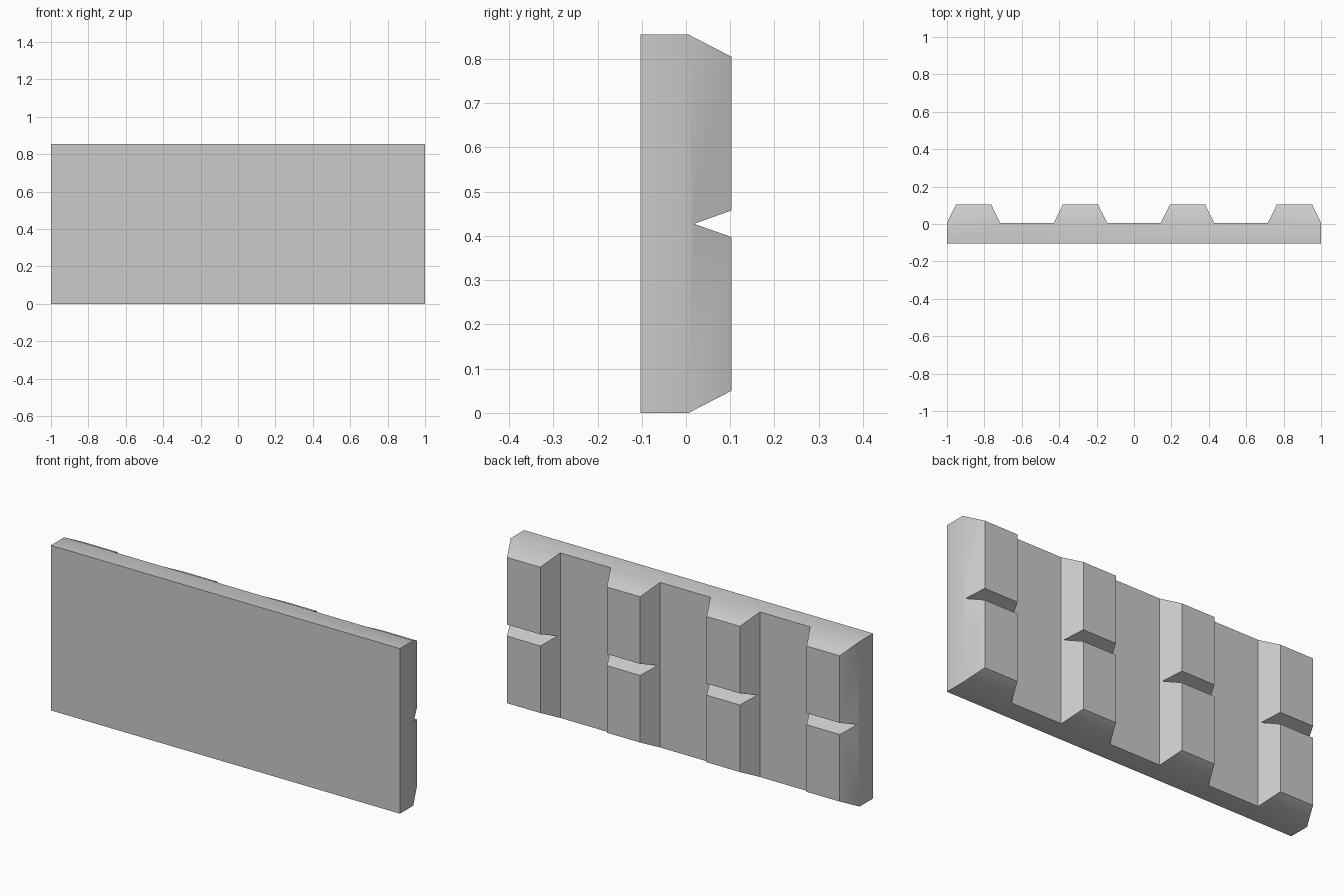
import bpy, bmesh, math
from mathutils import Vector

if "Cube" in bpy.data.objects:
    bpy.data.objects.remove(bpy.data.objects["Cube"])

D = 0.103      # half depth
V = 0.006      # valley depth, also start of end chamfers
H = 0.855      # height


def prism(name, points, direction):
    """Extrude a closed profile along a direction."""
    bm = bmesh.new()
    face = bm.faces.new([bm.verts.new(p) for p in points])
    ext = bmesh.ops.extrude_face_region(bm, geom=[face])
    verts = [g for g in ext["geom"] if isinstance(g, bmesh.types.BMVert)]
    bmesh.ops.translate(bm, verts=verts, vec=Vector(direction))
    bmesh.ops.recalc_face_normals(bm, faces=bm.faces)
    mesh = bpy.data.meshes.new(name)
    bm.to_mesh(mesh)
    bm.free()
    obj = bpy.data.objects.new(name, mesh)
    bpy.context.collection.objects.link(obj)
    return obj


# Plan profile: flat front, four trapezoid ridges on the back
plan = [(-1, -D)]
for x in (-0.858, -0.286, 0.286, 0.858):
    plan += [(max(x - 0.142, -1), V), (x - 0.095, D),
             (x + 0.095, D), (min(x + 0.142, 1), V)]
plan.append((1, -D))
panel = prism("ribbed_panel", [(x, y, -0.1) for x, y in plan], (0, 0, H + 0.2))

# Side profile: chamfered top and bottom with a V groove at mid height
mid = H / 2
far = 0.2
rise = 0.05 * (far - V) / (D - V)
gap = 0.03 * (far - 0.018) / (D - 0.018)
side = [(-far, 0), (V, 0), (far, rise), (far, mid - gap), (0.018, mid),
        (far, mid + gap), (far, H - rise), (V, H), (-far, H)]
trim = prism("trim_cutter", [(-1.2, y, z) for y, z in side], (2.4, 0, 0))
trim.hide_render = True

# Intersect both profiles
mod = panel.modifiers.new("trim", "BOOLEAN")
mod.operation = "INTERSECT"
mod.solver = "EXACT"
mod.object = trim
bpy.context.view_layer.objects.active = panel
panel.select_set(True)
bpy.ops.object.modifier_apply(modifier=mod.name)
bpy.data.objects.remove(trim)

bpy.ops.object.shade_smooth_by_angle(angle=math.radians(30))
